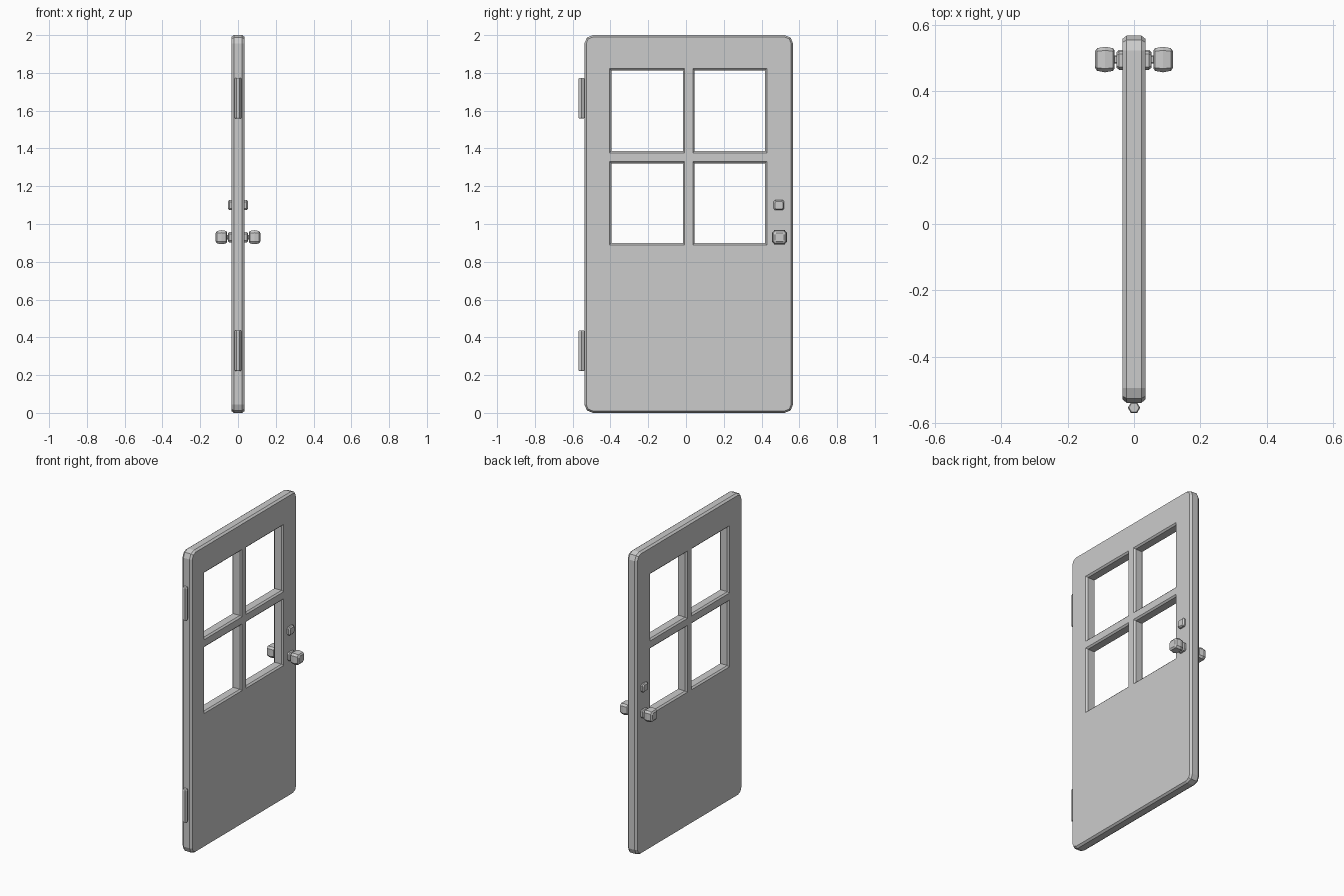
import bpy, bmesh, math

if "Cube" in bpy.data.objects:
    bpy.data.objects.remove(bpy.data.objects["Cube"])


def loft(name, rings):
    """Closed solid through a list of equal-length point rings, capped at both ends."""
    bm = bmesh.new()
    loops = [[bm.verts.new(p) for p in ring] for ring in rings]
    n = len(loops[0])
    for a, b in zip(loops, loops[1:]):
        for i in range(n):
            j = (i + 1) % n
            bm.faces.new((a[i], a[j], b[j], b[i]))
    bm.faces.new(loops[0][::-1])
    bm.faces.new(loops[-1])
    bmesh.ops.recalc_face_normals(bm, faces=bm.faces)
    me = bpy.data.meshes.new(name)
    bm.to_mesh(me)
    bm.free()
    ob = bpy.data.objects.new(name, me)
    bpy.context.collection.objects.link(ob)
    return ob


def rect(x, y0, y1, z0, z1, inset=0.0, r=0.0, seg=2):
    """Rectangle in the yz plane at x, optionally with rounded corners."""
    y0, y1, z0, z1 = y0 + inset, y1 - inset, z0 + inset, z1 - inset
    corners = [(y1 - r, z1 - r), (y0 + r, z1 - r), (y0 + r, z0 + r), (y1 - r, z0 + r)]
    if r == 0:
        return [(x, y, z) for y, z in corners]
    pts = []
    for k, (cy, cz) in enumerate(corners):
        for s in range(seg + 1):
            a = math.pi / 2 * (k + s / seg)
            pts.append((x, cy + r * math.cos(a), cz + r * math.sin(a)))
    return pts


def turned(name, y, z, side, profile):
    """Squarish eight-sided hardware along x from (x, half width) pairs."""
    sec = [(1, .62), (.72, .97), (-.72, .97), (-1, .62),
           (-1, -.62), (-.72, -.97), (.72, -.97), (1, -.62)]
    return loft(name, [[(side * x, y + r * u, z + r * v) for u, v in sec]
                       for x, r in profile])


# Door slab with chamfered rim
slab = loft("door_slab", [rect(x, -0.538, 0.567, 0, 2, i, 0.045 - i)
                          for x, i in ((-0.035, 0.01), (-0.022, 0), (0.022, 0), (0.035, 0.01))])

# Four window openings with chamfered edges
for y0, y1 in ((-0.405, -0.007), (0.036, 0.428)):
    for z0, z1 in ((0.889, 1.331), (1.377, 1.823)):
        cut = loft("window_cutter", [rect(x, y0, y1, z0, z1, i) for x, i in
                   ((-0.06, 0), (-0.035, 0), (-0.025, 0.01),
                    (0.025, 0.01), (0.035, 0), (0.06, 0))])
        cut.hide_render = True
        mod = slab.modifiers.new("opening", 'BOOLEAN')
        mod.operation, mod.solver, mod.object = 'DIFFERENCE', 'EXACT', cut
        bpy.context.view_layer.objects.active = slab
        bpy.ops.object.modifier_apply(modifier=mod.name)
        bpy.data.objects.remove(cut)

# Hexagonal hinge barrels
for label, z0, z1 in (("lower", 0.222, 0.437), ("upper", 1.558, 1.773)):
    loft(label + "_hinge", [[(r * math.cos(k * math.pi / 3),
                              -0.553 + r * math.sin(k * math.pi / 3), z) for k in range(6)]
                            for z, r in ((z0, 0.015), (z0 + 0.006, 0.0185),
                                         (z1 - 0.006, 0.0185), (z1, 0.015))])

# Knobs, rosettes and lock plates on both faces
for label, s in (("right", 1), ("left", -1)):
    turned(label + "_knob_rosette", 0.495, 0.93, s, [(0.03, 0.028), (0.047, 0.028), (0.053, 0.022)])
    turned(label + "_knob_stem", 0.495, 0.93, s, [(0.045, 0.012), (0.065, 0.012)])
    turned(label + "_knob", 0.495, 0.93, s, [(0.058, 0.026), (0.063, 0.034), (0.087, 0.0385),
                                             (0.111, 0.034), (0.118, 0.024)])
    turned(label + "_deadbolt", 0.492, 1.10, s, [(0.03, 0.028), (0.045, 0.028), (0.053, 0.021)])
